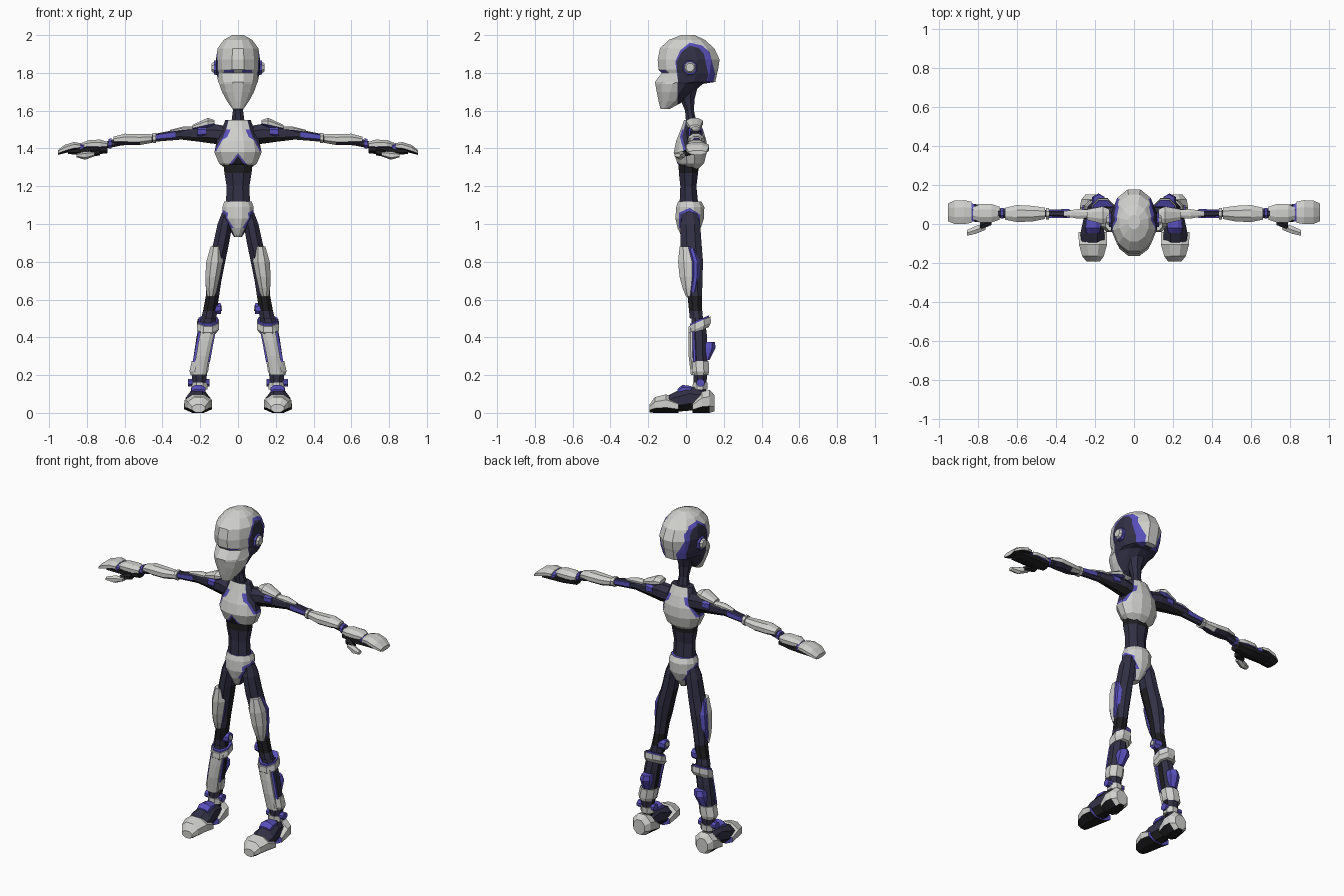
import bpy, bmesh, math
from mathutils import Vector

# --- palette (index order shared by every object) ---
G, N, P, K = range(4)
MATS = []
for nm, c in (("light_grey", (0.63, 0.63, 0.61)), ("dark_navy", (0.032, 0.03, 0.06)),
              ("violet_trim", (0.10, 0.08, 0.50)), ("black", (0.013, 0.013, 0.015))):
    m = bpy.data.materials.new(nm)
    m.diffuse_color = (*c, 1)
    MATS.append(m)


def loft(name, axis, rings, mat=G, n=8, mirror=True, rule=None, shear=0):
    """Skin rings (t, a0, a1, b0, b1): bounds on the two axes other than `axis`.
    rule(centre, normal) may return another material index for a face."""
    bm = bmesh.new()
    other = [i for i in range(3) if i != axis]
    loops = []
    for t, a0, a1, b0, b1 in rings:
        loop = []
        for k in range(n):
            th = 2 * math.pi * (k + .5) / n
            s = .5 / math.cos(math.pi / n)
            co = [0, 0, 0]
            co[axis] = t
            co[other[0]] = (a0 + a1) / 2 + (a1 - a0) * s * math.cos(th)
            co[other[1]] = (b0 + b1) / 2 + (b1 - b0) * s * math.sin(th)
            co[2] += shear * co[1]
            loop.append(bm.verts.new(co))
        loops.append(loop)
    for p, q in zip(loops, loops[1:]):
        for k in range(n):
            bm.faces.new((p[k], p[(k + 1) % n], q[(k + 1) % n], q[k]))
    bm.faces.new(loops[0][::-1])
    bm.faces.new(loops[-1])
    bmesh.ops.recalc_face_normals(bm, faces=bm.faces[:])
    bm.normal_update()
    for f in bm.faces:
        r = rule(f.calc_center_median(), f.normal) if rule else None
        f.material_index = mat if r is None else r
    me = bpy.data.meshes.new(name)
    bm.to_mesh(me)
    bm.free()
    ob = bpy.data.objects.new(name, me)
    bpy.context.collection.objects.link(ob)
    for m in MATS:
        me.materials.append(m)
    if mirror:
        ob.modifiers.new("mirror", 'MIRROR')
    return ob


def paint(ob, i, j, pts, mat, cond=lambda c: True):
    """Cut a convex counter-clockwise outline (in axes i, j) into the faces and colour it."""
    bm = bmesh.new()
    bm.from_mesh(ob.data)
    planes = []
    for (a, b), (c, d) in zip(pts, pts[1:] + pts[:1]):
        co, no = Vector((0, 0, 0)), Vector((0, 0, 0))
        co[i], co[j], no[i], no[j] = a, b, d - b, a - c
        planes.append((co, no.normalized()))
        bmesh.ops.bisect_plane(bm, geom=bm.verts[:] + bm.edges[:] + bm.faces[:],
                               dist=1e-5, plane_co=co, plane_no=no.normalized())
    for f in bm.faces:
        c = f.calc_center_median()
        if cond(c) and all((c - co).dot(no) < 1e-5 for co, no in planes):
            f.material_index = mat
    bm.to_mesh(ob.data)
    bm.free()


def sym(rows):
    """Centred rings: (z, half_width, y0, y1)."""
    return [(z, -w, w, a, b) for z, w, a, b in rows]


def backed(*d):
    """Armour rule: faces turned away from direction d become trim."""
    v = Vector(d).normalized()
    return lambda c, no: P if no.dot(v) < -.25 else None


def under(mat, lim=-.6):
    return lambda c, no: mat if no.z < lim else None


# --- head with face mask, side panels and eye line ---
head = loft("head", 2, sym([
    (1.61, .03, -.135, -.085), (1.65, .058, -.145, -.01), (1.70, .085, -.155, .04),
    (1.742, .10, -.163, .09), (1.752, .105, -.165, .155), (1.80, .113, -.128, .165),
    (1.818, .115, -.146, .17), (1.87, .117, -.15, .178), (1.93, .108, -.138, .15),
    (1.975, .075, -.09, .10), (2.0, .03, -.025, .045)]), n=12, mirror=False)
side = lambda c: abs(c.x) > .03
paint(head, 1, 2, [(-.045, 1.6), (.2, 1.6), (.2, 1.748), (-.045, 1.748)], N)
paint(head, 1, 2, [(-.04, 1.74), (.14, 1.74), (.155, 1.79), (.125, 1.91), (.085, 1.945),
                   (.02, 1.96), (-.03, 1.92), (-.057, 1.86)], P, side)
paint(head, 1, 2, [(-.04, 1.72), (.10, 1.72), (.118, 1.79), (.095, 1.90), (.07, 1.93),
                   (.02, 1.945), (-.023, 1.91), (-.05, 1.86)], N, side)
for s in (-1, 1):
    x0, x1 = sorted((s * .02, s * .075))
    paint(head, 0, 2, [(x0, 1.802), (x1, 1.802), (x1, 1.815), (x0, 1.815)], P, lambda c: c.y < -.05)
loft("ear_ring", 0, [(.09, -.02, .062, 1.785, 1.87), (.128, -.014, .056, 1.792, 1.864)], P)
loft("ear_knob", 0, [(.12, -.013, .055, 1.793, 1.863), (.14, .0, .042, 1.808, 1.85)])

# --- neck and torso ---
loft("neck", 2, sym([(1.48, .05, -.005, .065), (1.54, .035, 0, .055), (1.60, .027, -.005, .042),
                     (1.66, .035, -.03, .045), (1.72, .05, -.05, .06)]), N, mirror=False)
chest = loft("chest", 2, sym([
    (1.29, .06, -.015, .065), (1.32, .10, -.045, .095), (1.38, .125, -.065, .11),
    (1.44, .113, -.052, .108), (1.50, .085, -.028, .09), (1.55, .068, -.01, .068)]),
    n=12, mirror=False, rule=lambda c, no: N if no.z > .9 else K if no.z < -.9 else None)
flank = lambda c: abs(c.x) > .05
paint(chest, 1, 2, [(-.012, 1.385), (.062, 1.385), (.09, 1.46), (.07, 1.56), (-.005, 1.56), (-.032, 1.46)], P, flank)
paint(chest, 1, 2, [(-.004, 1.40), (.054, 1.40), (.078, 1.46), (.06, 1.56), (.004, 1.56), (-.02, 1.46)], N, flank)
front = lambda c: c.y < 0
paint(chest, 0, 2, [(-.075, 1.28), (.075, 1.28), (0, 1.375)], P, front)
paint(chest, 0, 2, [(-.06, 1.28), (.06, 1.28), (0, 1.36)], K, front)
waist = loft("abdomen", 2, sym([
    (1.07, .072, -.04, .07), (1.13, .063, -.033, .062), (1.20, .06, -.03, .055),
    (1.27, .072, -.038, .064), (1.35, .08, -.04, .07)]), N, mirror=False,
    rule=lambda c, no: K if c.z > 1.27 else None)

# --- pelvis with hip openings ---
pelvis = loft("pelvis", 2, sym([
    (.93, .02, -.022, .04), (.98, .05, -.045, .078), (1.03, .082, -.056, .095),
    (1.09, .083, -.052, .097), (1.12, .072, -.042, .082)]), n=12, mirror=False,
    rule=lambda c, no: P if no.z > .9 else None)
hip = lambda c: abs(c.x) > .025
paint(pelvis, 1, 2, [(-.038, .92), (.07, .92), (.075, 1.05), (.02, 1.085), (-.038, 1.06)], P, hip)
paint(pelvis, 1, 2, [(-.028, .92), (.06, .92), (.062, 1.045), (.02, 1.07), (-.028, 1.05)], N, hip)

# --- arms ---
loft("arm", 0, [(.07, .0, .08, 1.42, 1.52), (.13, .01, .085, 1.425, 1.53), (.20, .02, .08, 1.435, 1.52),
                (.30, .032, .072, 1.447, 1.505), (.45, .035, .072, 1.435, 1.475),
                (.62, .033, .078, 1.415, 1.46), (.72, .03, .08, 1.395, 1.43)], N,
     rule=lambda c, no: K if no.z < -.5 and c.x < .35 else None)
loft("shoulder_pad", 0, [(.125, .015, .075, 1.525, 1.55), (.16, .0, .09, 1.51, 1.562),
                         (.24, .02, .075, 1.50, 1.525)], rule=under(P, -.2))
loft("shoulder_trim", 0, [(.17, .01, .087, 1.46, 1.515), (.215, .012, .085, 1.455, 1.52)], P)
loft("upper_arm_plate", 0, [(.24, .03, .075, 1.495, 1.515), (.29, .028, .076, 1.49, 1.516),
                            (.36, .04, .065, 1.485, 1.498)], rule=under(P, -.2))
loft("upper_arm_stripe", 0, [(.33, .03, .076, 1.458, 1.488), (.44, .032, .075, 1.45, 1.472)], P, n=4)
loft("elbow_ring", 0, [(.435, .022, .083, 1.428, 1.483), (.452, .022, .083, 1.428, 1.483)])
loft("forearm_armor", 0, [(.455, .026, .083, 1.43, 1.475), (.52, .013, .093, 1.418, 1.476),
                          (.60, .01, .097, 1.418, 1.478), (.66, .022, .083, 1.425, 1.462)], rule=under(N, -.8))
loft("wrist_ring", 0, [(.67, .027, .083, 1.40, 1.455), (.685, .027, .083, 1.40, 1.45)], P)

# --- hands ---
loft("palm", 0, [(.69, .02, .09, 1.375, 1.42), (.78, .01, .10, 1.365, 1.42), (.90, .015, .105, 1.37, 1.40)], K)
loft("hand_plate", 0, [(.69, .022, .088, 1.40, 1.435), (.73, .008, .102, 1.393, 1.447),
                       (.79, .008, .102, 1.396, 1.444), (.825, .025, .085, 1.398, 1.43)], rule=under(P))
loft("knuckle_trim", 0, [(.815, .015, .10, 1.385, 1.425), (.84, .01, .11, 1.385, 1.425)], P)
loft("fingers", 0, [(.833, .006, .114, 1.395, 1.428), (.87, 0, .122, 1.388, 1.434),
                    (.92, .0, .12, 1.374, 1.418), (.954, .015, .105, 1.366, 1.39)], rule=under(K, -.7))
loft("thumb_base", 0, [(.73, -.005, .04, 1.365, 1.40), (.79, -.03, .01, 1.36, 1.385)], K, n=6)
loft("thumb", 0, [(.76, -.03, .005, 1.36, 1.382), (.81, -.05, -.01, 1.343, 1.382),
                  (.855, -.06, -.03, 1.355, 1.372)], n=6)

# --- thighs and knees ---
loft("thigh", 2, [(.50, .115, .195, .02, .09), (.54, .112, .185, .016, .086), (.62, .10, .17, .008, .085),
                  (.70, .088, .165, .0, .087), (.80, .068, .157, -.02, .09), (.90, .047, .13, -.03, .082),
                  (1.0, .03, .108, -.03, .075), (1.06, .03, .085, -.015, .06)], N,
     rule=lambda c, no: K if .54 < c.z < .62 or (no.x < -.9 and c.z < .9) else None)
loft("thigh_armor", 2, [(.615, .125, .163, .0, .03), (.66, .11, .17, -.018, .045), (.72, .096, .173, -.034, .06),
                        (.80, .08, .168, -.042, .062), (.88, .088, .145, -.034, .03)], rule=backed(.3, -1, 0))
loft("thigh_trim", 2, [(.64, .14, .17, .02, .055), (.72, .12, .172, .03, .07),
                       (.80, .10, .167, .03, .072), (.87, .09, .145, .01, .05)], P)
loft("knee_disc", 0, [(.09, .03, .08, .525, .58), (.13, .025, .085, .52, .585)], P)
loft("knee_cap", 0, [(.084, .042, .068, .54, .567), (.10, .04, .07, .537, .57)])
loft("knee_trim", 2, [(.435, .105, .212, .02, .125), (.462, .105, .21, .02, .122)], P, shear=.45)
loft("knee_band", 2, [(.40, .115, .21, .022, .12), (.42, .10, .218, .012, .132), (.452, .102, .215, .014, .13)], shear=.45)

# --- shins ---
loft("shin", 2, [(.04, .175, .24, .03, .10), (.12, .175, .235, .042, .105), (.20, .165, .245, .04, .112),
                 (.30, .148, .235, .03, .113), (.40, .132, .22, .026, .112), (.50, .115, .2, .03, .10)], N,
     rule=lambda c, no: K if no.x < -.9 else None)
loft("shin_plate", 2, [(.20, .17, .24, .026, .06), (.30, .152, .222, .014, .055), (.38, .135, .208, .012, .05),
                       (.45, .118, .195, .014, .05)], rule=backed(0, -1, 0))
loft("shin_trim", 2, [(.27, .148, .24, .032, .06), (.36, .132, .224, .03, .055), (.43, .118, .21, .03, .05)], P)
loft("ankle_cuff", 2, [(.20, .168, .25, .035, .118), (.22, .158, .257, .027, .122), (.275, .15, .245, .026, .12)])
loft("calf_fin", 2, [(.28, .17, .215, .09, .122), (.345, .15, .215, .09, .152), (.375, .15, .205, .09, .148)], P, n=6)
loft("ankle_ring", 2, [(.125, .162, .243, .035, .113), (.16, .16, .245, .036, .114)])
loft("ankle_disc", 0, [(.15, .055, .098, .14, .18), (.265, .055, .098, .14, .18)], P)

# --- feet ---
loft("foot_core", 1, [(-.12, .155, .265, .006, .08), (-.05, .15, .275, .006, .115), (.02, .165, .26, .012, .14),
                      (.07, .165, .255, .012, .13), (.12, .17, .25, .006, .10)], N, rule=under(K))
loft("toe_cap", 1, [(-.193, .175, .243, .002, .045), (-.165, .155, .265, 0, .083), (-.105, .138, .282, 0, .098),
                    (-.04, .138, .285, 0, .066)], rule=lambda c, no: K if no.z < -.7 else P if no.y > .7 else None)
loft("heel_cap", 1, [(.035, .152, .272, 0, .06), (.085, .146, .278, 0, .112), (.125, .152, .27, 0, .122),
                     (.15, .175, .25, .008, .095)], rule=lambda c, no: K if no.z < -.7 else P if no.y < -.7 else None)
loft("tongue", 1, [(-.045, .175, .245, .10, .125), (-.02, .172, .248, .10, .148), (.03, .175, .245, .11, .142)], P)
